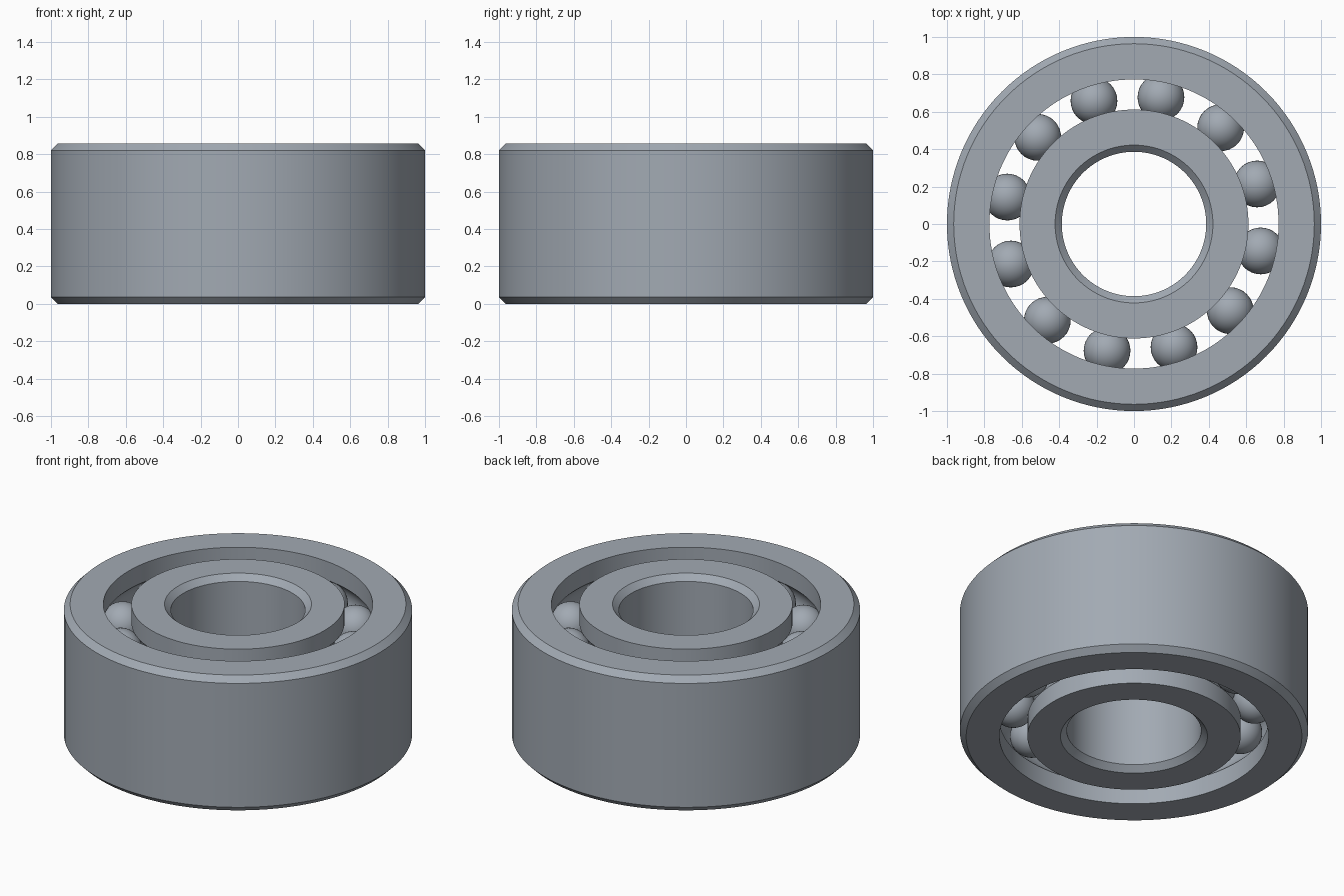
import bpy, bmesh
from math import sin, cos, acos, pi, radians

cube = bpy.data.objects.get("Cube")
if cube:
    bpy.data.objects.remove(cube, do_unlink=True)

HEIGHT = 0.857
CHAMFER = 0.036
BORE, INNER_RIM, OUTER_RIM, OUTSIDE = 0.386, 0.612, 0.773, 1.0
PITCH = (INNER_RIM + OUTER_RIM) / 2
BALL = 0.125
ROWS = (HEIGHT / 4, HEIGHT * 3 / 4)
BALL_COUNT = 12
SEGMENTS = 128

steel = bpy.data.materials.new("steel grey")
steel.use_nodes = True
colour = (0.36, 0.40, 0.45, 1)
steel.diffuse_color = colour
steel.node_tree.nodes["Principled BSDF"].inputs["Base Color"].default_value = colour


def finish(name, bm):
    """Turn a bmesh into a smooth shaded object with sharp edges kept."""
    bmesh.ops.recalc_face_normals(bm, faces=bm.faces)
    mesh = bpy.data.meshes.new(name)
    bm.to_mesh(mesh)
    bm.free()
    mesh.materials.append(steel)
    obj = bpy.data.objects.new(name, mesh)
    bpy.context.collection.objects.link(obj)
    bpy.ops.object.select_all(action="DESELECT")
    obj.select_set(True)
    bpy.context.view_layer.objects.active = obj
    bpy.ops.object.shade_smooth_by_angle(angle=radians(30))
    return obj


def lathe(name, profile):
    """Revolve a closed (radius, z) profile around the z axis."""
    bm = bmesh.new()
    rings = []
    for i in range(SEGMENTS):
        a = 2 * pi * i / SEGMENTS
        rings.append([bm.verts.new((r * cos(a), r * sin(a), z)) for r, z in profile])
    n = len(profile)
    for i, ring in enumerate(rings):
        after = rings[(i + 1) % SEGMENTS]
        for j in range(n):
            k = (j + 1) % n
            bm.faces.new((ring[j], after[j], after[k], ring[k]))
    return finish(name, bm)


def raceway(side, steps=12):
    """Rim profile, bottom to top, with a round groove for each ball row."""
    groove = BALL + 0.001
    rim = OUTER_RIM if side > 0 else INNER_RIM
    half = acos((OUTER_RIM - PITCH) / groove)
    points = [(rim, 0)]
    for z in ROWS:
        for i in range(steps + 1):
            a = half * (2 * i / steps - 1)
            points.append((PITCH + side * groove * cos(a), z + groove * sin(a)))
    return points + [(rim, HEIGHT)]


def chamfered(radius, side):
    """Plain wall, top to bottom, with a chamfer at both ends."""
    edge = radius - side * CHAMFER
    return [(edge, HEIGHT), (radius, HEIGHT - CHAMFER), (radius, CHAMFER), (edge, 0)]


# Inner and outer rings
lathe("inner_ring", raceway(-1) + chamfered(BORE, -1))
lathe("outer_ring", raceway(1) + chamfered(OUTSIDE, 1))

# Two rows of balls
for row, z in zip(("lower", "upper"), ROWS):
    for i in range(BALL_COUNT):
        bm = bmesh.new()
        bmesh.ops.create_uvsphere(bm, u_segments=32, v_segments=20, radius=BALL)
        ball = finish(f"{row}_ball_{i + 1}", bm)
        a = radians(18) + 2 * pi * i / BALL_COUNT
        ball.location = (PITCH * cos(a), PITCH * sin(a), z)
